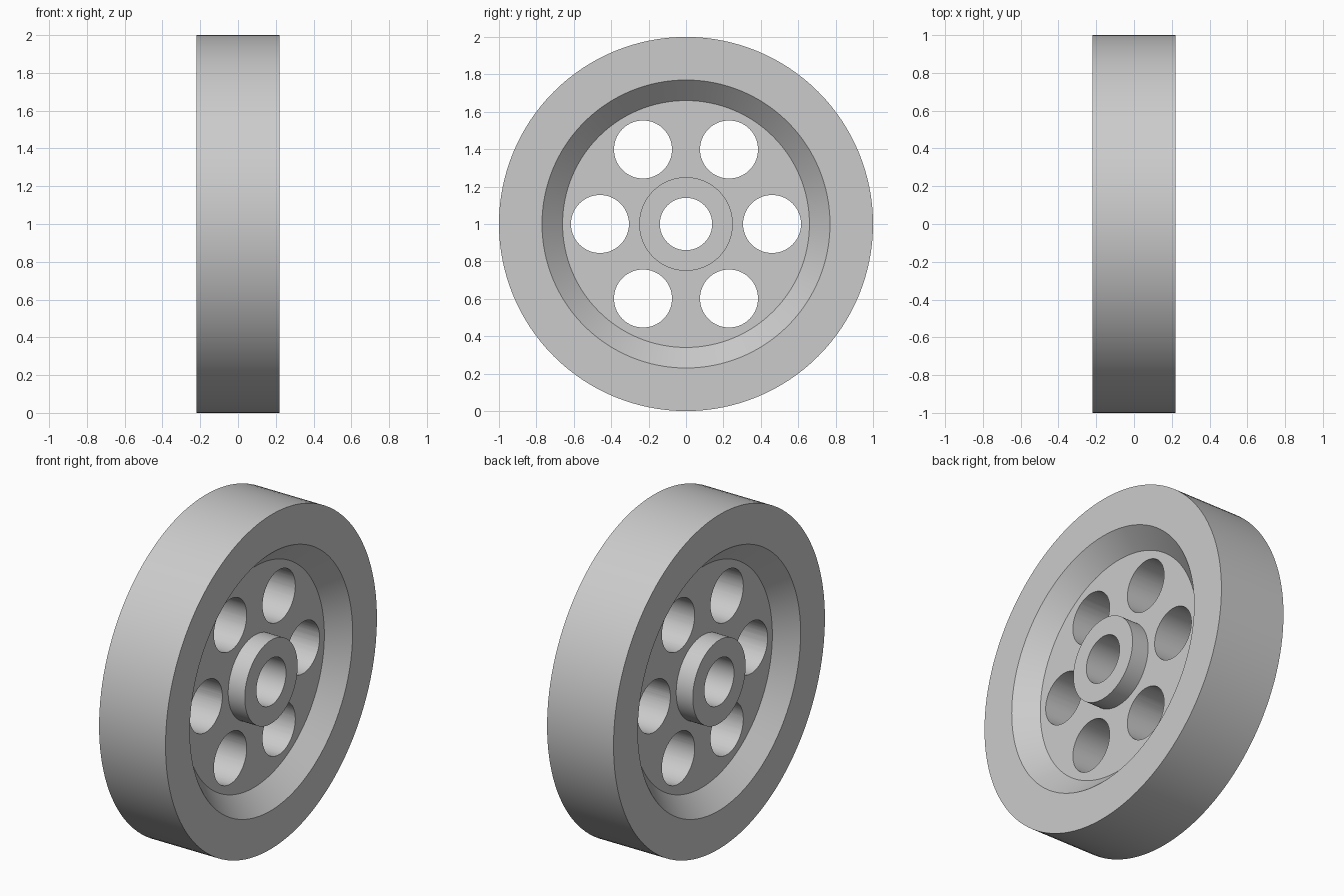
import bpy
import bmesh
from math import cos, sin, pi, radians
from mathutils import Matrix, Vector

cube = bpy.data.objects.get("Cube")
if cube:
    bpy.data.objects.remove(cube, do_unlink=True)

HALF_WIDTH, HALF_WEB = 0.22, 0.11
CENTRE = Vector((0, 0, 1))

# Single plain grey
grey = bpy.data.materials.new("plain_grey")
grey.use_nodes = True
colour = (0.6, 0.6, 0.6, 1)
grey.diffuse_color = colour
grey.node_tree.nodes["Principled BSDF"].inputs["Base Color"].default_value = colour


def add_object(name, bm):
    bmesh.ops.recalc_face_normals(bm, faces=bm.faces)
    mesh = bpy.data.meshes.new(name)
    bm.to_mesh(mesh)
    bm.free()
    mesh.materials.append(grey)
    obj = bpy.data.objects.new(name, mesh)
    bpy.context.collection.objects.link(obj)
    return obj


# Wheel body: bore, hub, web, sloped rim wall and tread, as (x, radius)
side = [(HALF_WIDTH, 0.14), (HALF_WIDTH, 0.25), (HALF_WEB, 0.25),
        (HALF_WEB, 0.66), (HALF_WIDTH, 0.77), (HALF_WIDTH, 1.0)]
profile = side + [(-x, r) for x, r in reversed(side)]
bm = bmesh.new()
verts = [bm.verts.new(CENTRE + Vector((x, 0, r))) for x, r in profile]
edges = [bm.edges.new((v, verts[i - 1])) for i, v in enumerate(verts)]
bmesh.ops.spin(bm, geom=verts + edges, cent=CENTRE, axis=(1, 0, 0),
               angle=2 * pi, steps=128, use_duplicate=False)
bmesh.ops.remove_doubles(bm, verts=bm.verts, dist=0.0001)
wheel = add_object("wheel", bm)

# Six round lightening holes through the web
bm = bmesh.new()
for i in range(6):
    a = i * pi / 3
    place = Matrix.Translation(CENTRE + 0.46 * Vector((0, cos(a), sin(a))))
    bmesh.ops.create_cone(bm, cap_ends=True, segments=64, radius1=0.155,
                          radius2=0.155, depth=0.4,
                          matrix=place @ Matrix.Rotation(pi / 2, 4, "Y"))
cutter = add_object("hole_cutter", bm)
cutter.hide_render = True

cut = wheel.modifiers.new("lightening_holes", "BOOLEAN")
cut.object = cutter
cut.operation = "DIFFERENCE"
cut.solver = "EXACT"

# Apply the holes and smooth the round walls
bpy.ops.object.select_all(action="DESELECT")
wheel.select_set(True)
bpy.context.view_layer.objects.active = wheel
bpy.ops.object.modifier_apply(modifier=cut.name)
bpy.data.objects.remove(cutter, do_unlink=True)
bpy.ops.object.shade_smooth_by_angle(angle=radians(30))
